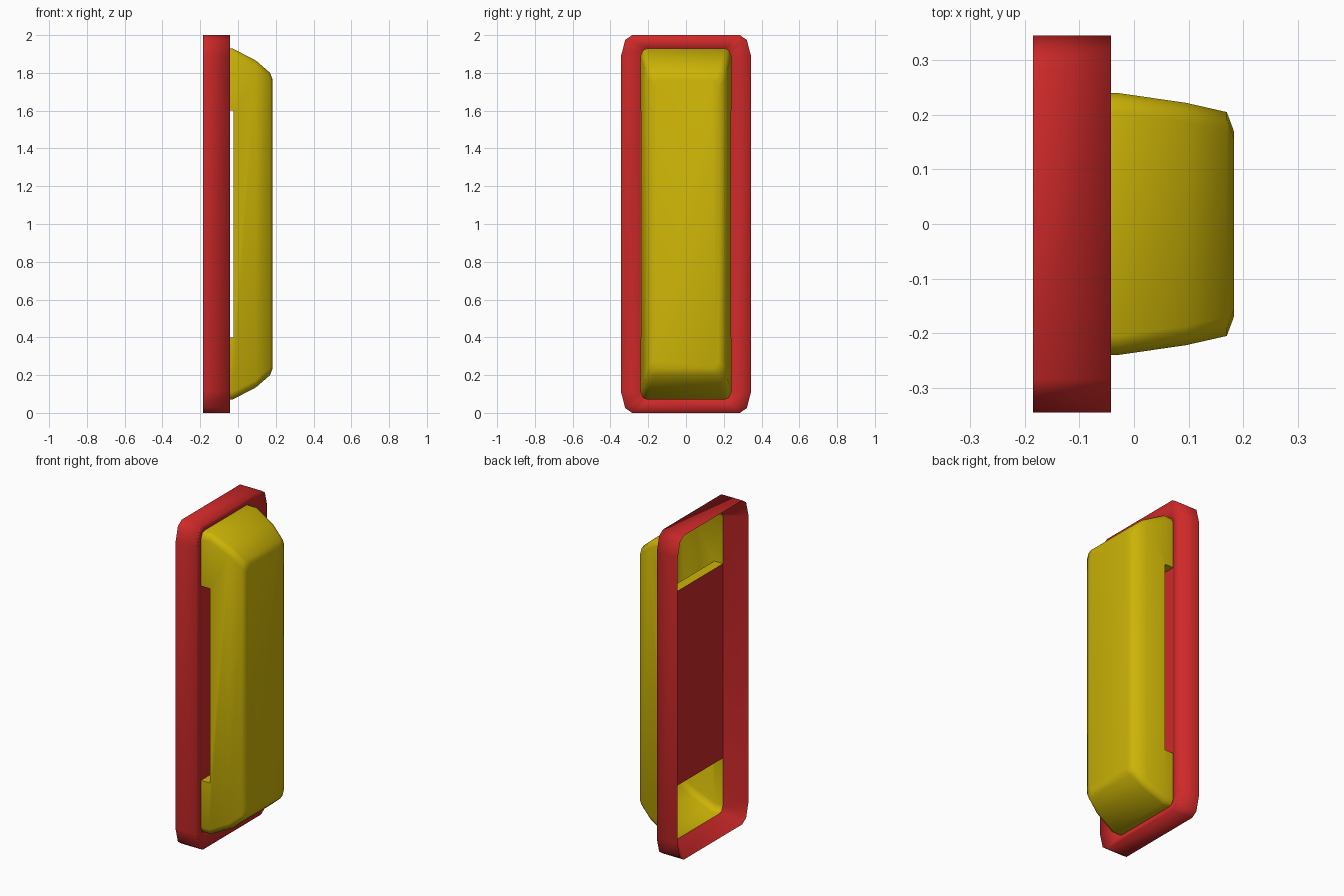
import bpy, bmesh
from math import radians

if "Cube" in bpy.data.objects:
    bpy.data.objects.remove(bpy.data.objects["Cube"], do_unlink=True)


def make_material(name, colour):
    mat = bpy.data.materials.new(name)
    mat.use_nodes = True
    mat.diffuse_color = colour
    mat.node_tree.nodes["Principled BSDF"].inputs["Base Color"].default_value = colour
    return mat


red = make_material("red", (0.62, 0.022, 0.022, 1))
yellow = make_material("yellow", (0.61, 0.46, 0.002, 1))


def rounded_ring(bm, x, half_y, half_z, ry, rz):
    """Loop of vertices around a rounded rectangle facing x."""
    corner = [(0, 1), (0.62, 0.78), (1, 0)]
    verts = []
    for sy, sz, flip in ((1, 1, 1), (1, -1, -1), (-1, -1, 1), (-1, 1, -1)):
        for a, b in corner[::flip]:
            y = sy * (half_y - ry + ry * a)
            z = sz * (half_z - rz + rz * b)
            verts.append(bm.verts.new((x, y, 1 + z)))
    return verts


def loft(bm, rings):
    for a, b in zip(rings, rings[1:]):
        n = len(a)
        for i in range(n):
            j = (i + 1) % n
            bm.faces.new((a[i], a[j], b[j], b[i]))


def smooth(obj, angle):
    bpy.ops.object.select_all(action="DESELECT")
    obj.select_set(True)
    bpy.context.view_layer.objects.active = obj
    bpy.ops.object.shade_smooth_by_angle(angle=radians(angle))


def finish(bm, name, mat, angle):
    bmesh.ops.recalc_face_normals(bm, faces=bm.faces)
    mesh = bpy.data.meshes.new(name)
    bm.to_mesh(mesh)
    bm.free()
    obj = bpy.data.objects.new(name, mesh)
    bpy.context.collection.objects.link(obj)
    mesh.materials.append(mat)
    smooth(obj, angle)
    return obj


outer = (0.345, 1.0, 0.06, 0.115)
inner = (0.24, 0.93, 0.035, 0.04)
panel_x = -0.085
gap = 0.6  # half height of the finger gap

# Surround: outer wall rolling over into a dished front
bm = bmesh.new()
loft(bm, [rounded_ring(bm, -0.185, *outer), rounded_ring(bm, -0.042, *outer),
          rounded_ring(bm, panel_x, *inner)])
finish(bm, "surround", red, 120)

# Rear of the surround, sloping in from the rim to the panel
bm = bmesh.new()
loft(bm, [rounded_ring(bm, -0.185, *outer), rounded_ring(bm, panel_x, *inner)])
finish(bm, "surround_rear", red, 50)

# Flat panel between the two feet
bm = bmesh.new()
bm.faces.new([bm.verts.new((panel_x, sy * inner[0], 1 + sz * gap))
              for sy, sz in ((-1, -1), (1, -1), (1, 1), (-1, 1))])
finish(bm, "backing_panel", red, 50)

# Grip: tapering body with both feet
bm = bmesh.new()
sections = [(panel_x, 0.24, 0.93), (-0.03, 0.24, 0.93), (0.095, 0.222, 0.865),
            (0.17, 0.205, 0.8), (0.183, 0.17, 0.765)]
rings = [rounded_ring(bm, x, y, z, 0.035, 0.04) for x, y, z in sections]
loft(bm, rings)
bm.faces.new(rings[0])
bm.faces.new(rings[-1])
grip = finish(bm, "grip", yellow, 60)

# Finger gap between the feet
bpy.ops.mesh.primitive_cube_add(size=1, location=(-0.125, 0, 1))
cutter = bpy.context.object
cutter.name = "finger_gap_cutter"
cutter.scale = (0.2, 1, 2 * gap)
bpy.context.view_layer.update()
cut = grip.modifiers.new("finger_gap", "BOOLEAN")
cut.operation = "DIFFERENCE"
cut.solver = "EXACT"
cut.object = cutter
smooth(grip, 60)
bpy.ops.object.modifier_apply(modifier=cut.name)
bpy.data.objects.remove(cutter, do_unlink=True)

# Open the backs of the feet so the grip is a hollow shell
bm = bmesh.new()
bm.from_mesh(grip.data)
backs = [f for f in bm.faces if f.calc_center_median().x < panel_x + 0.002]
bmesh.ops.delete(bm, geom=backs, context="FACES")
bm.to_mesh(grip.data)
bm.free()
smooth(grip, 60)
